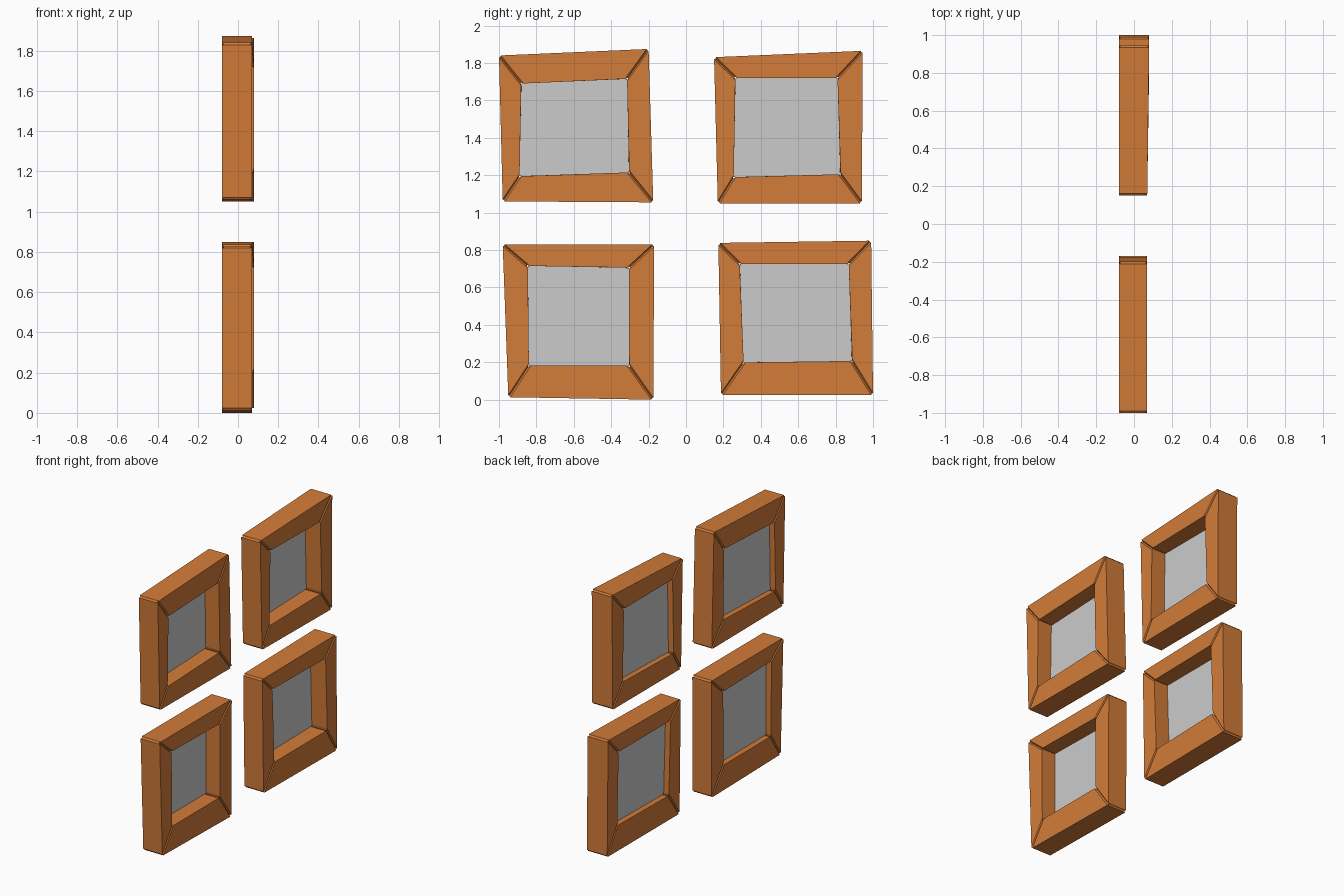
import bpy
import bmesh

if "Cube" in bpy.data.objects:
    bpy.data.objects.remove(bpy.data.objects["Cube"])

BACK = -0.08      # rear plane of the boards
PANE = -0.04      # plane of the glass
GROOVE = 0.01     # chamfer on the mitred board ends

wood = bpy.data.materials.new("wood")
wood.diffuse_color = (0.65, 0.2, 0.04, 1)
wood.use_nodes = True
wood.node_tree.nodes["Principled BSDF"].inputs["Base Color"].default_value = wood.diffuse_color

# Per window: outer and inner (y, z) corners as top left, top right,
# bottom right, bottom left, then the front depth of the right-hand side
WINDOWS = {
    "upper_left": ([(-1.0, 1.845), (-0.20, 1.88), (-0.175, 1.06), (-0.98, 1.065)],
                   [(-0.88, 1.695), (-0.315, 1.72), (-0.305, 1.22), (-0.89, 1.20)], 0.07),
    "upper_right": ([(0.15, 1.835), (0.945, 1.87), (0.94, 1.055), (0.17, 1.055)],
                    [(0.265, 1.725), (0.81, 1.725), (0.825, 1.21), (0.255, 1.195)], 0.08),
    "lower_left": ([(-0.98, 0.835), (-0.17, 0.835), (-0.175, 0.005), (-0.95, 0.018)],
                   [(-0.845, 0.72), (-0.305, 0.71), (-0.305, 0.187), (-0.84, 0.187)], 0.07),
    "lower_right": ([(0.173, 0.842), (0.99, 0.855), (1.0, 0.03), (0.187, 0.03)],
                    [(0.288, 0.73), (0.87, 0.73), (0.887, 0.212), (0.308, 0.204)], 0.08),
}


def finish(bm, name, material=None):
    bmesh.ops.recalc_face_normals(bm, faces=bm.faces[:])
    mesh = bpy.data.meshes.new(name)
    bm.to_mesh(mesh)
    bm.free()
    if material:
        mesh.materials.append(material)
    obj = bpy.data.objects.new(name, mesh)
    bpy.context.collection.objects.link(obj)


def add_board(bm, outer, inner, fronts):
    """One mitred board: two quad ends joined by four sides, ends chamfered."""
    ends = []
    for (oy, oz), (iy, iz), fx in zip(outer, inner, fronts):
        ends.append([bm.verts.new(p) for p in
                     ((BACK, oy, oz), (fx, oy, oz), (fx, iy, iz), (BACK, iy, iz))])
    a, b = ends
    caps = [bm.faces.new(a), bm.faces.new(b[::-1])]
    sides = [bm.faces.new((a[i], b[i], b[(i + 1) % 4], a[(i + 1) % 4])) for i in range(4)]
    bmesh.ops.recalc_face_normals(bm, faces=caps + sides)
    rim = [e for f in caps for e in f.edges]
    bmesh.ops.bevel(bm, geom=rim, offset=GROOVE, offset_type='OFFSET',
                    segments=1, affect='EDGES', profile=0.5)


for name, (outer, inner, right_depth) in WINDOWS.items():
    # Frame of four boards
    depth = [0.07, right_depth, right_depth, 0.07]
    bm = bmesh.new()
    for i in range(4):
        j = (i + 1) % 4
        add_board(bm, (outer[i], outer[j]), (inner[i], inner[j]), (depth[i], depth[j]))
    finish(bm, name + "_window_frame", wood)

    # Glass pane
    bm = bmesh.new()
    bm.faces.new([bm.verts.new((PANE, y, z)) for y, z in inner[::-1]])
    finish(bm, name + "_window_pane")

# Settle the lowest point exactly on the ground
bpy.context.view_layer.update()
low = min(v.co.z for o in bpy.data.objects for v in o.data.vertices)
for o in bpy.data.objects:
    o.location.z -= low
